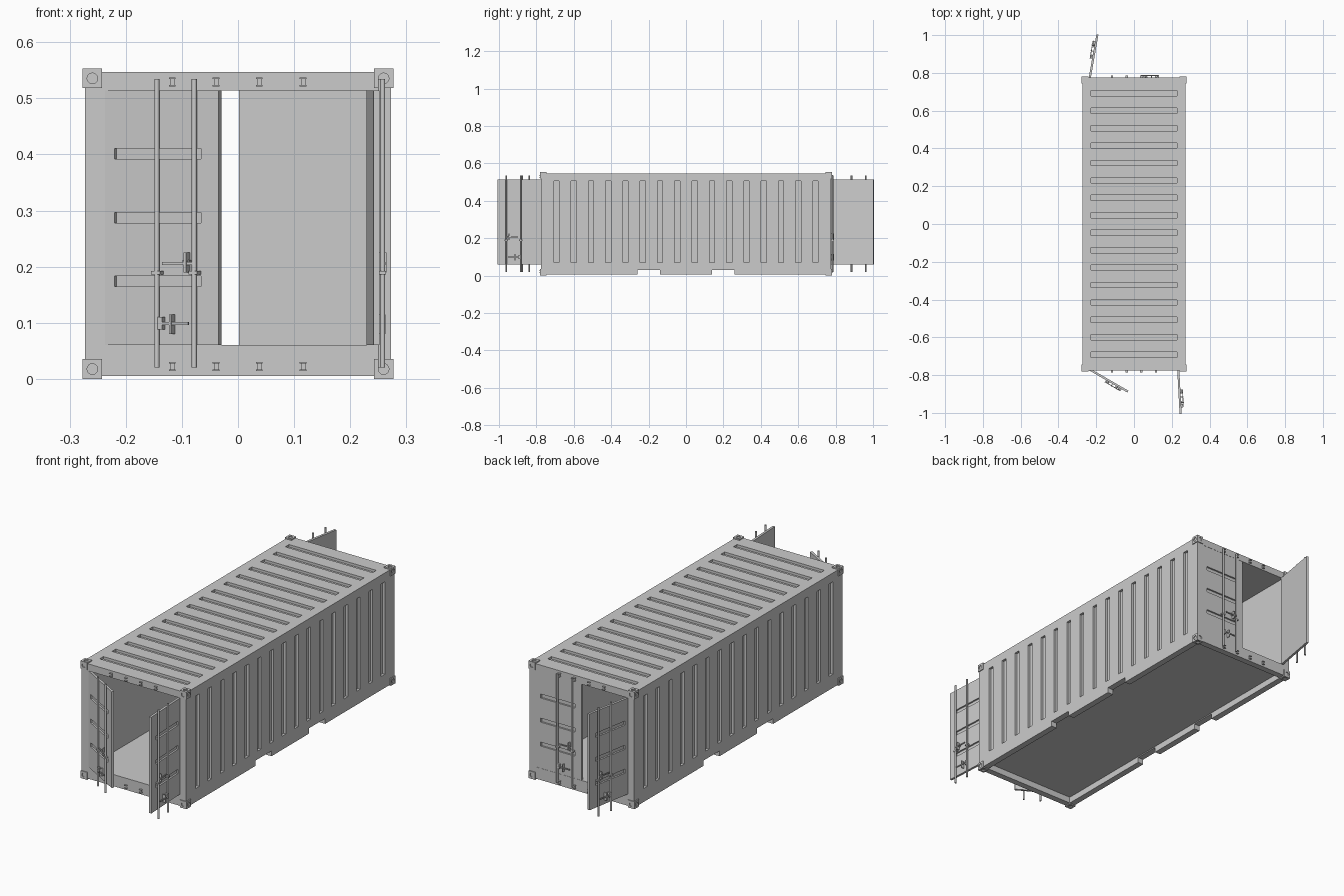
import bpy, bmesh, math
from mathutils import Matrix, Vector

cube = bpy.data.objects.get("Cube")
if cube:
    bpy.data.objects.remove(cube, do_unlink=True)

grey = bpy.data.materials.new("container_grey")
grey.use_nodes = True
grey.diffuse_color = (0.6, 0.6, 0.6, 1)
grey.node_tree.nodes["Principled BSDF"].inputs["Base Color"].default_value = (0.6, 0.6, 0.6, 1)


def add_box(bm, x0, x1, y0, y1, z0, z1):
    size = Matrix.Diagonal((x1 - x0, y1 - y0, z1 - z0, 1))
    mid = Matrix.Translation(((x0 + x1) / 2, (y0 + y1) / 2, (z0 + z1) / 2))
    return bmesh.ops.create_cube(bm, size=1, matrix=mid @ size)["verts"]


def add_rod(bm, centre, radius, length, axis="Z", sides=12):
    turn = {"X": Matrix.Rotation(math.pi / 2, 4, "Y"),
            "Y": Matrix.Rotation(math.pi / 2, 4, "X"), "Z": Matrix()}[axis]
    bmesh.ops.create_cone(bm, cap_ends=True, segments=sides, radius1=radius, radius2=radius,
                          depth=length, matrix=Matrix.Translation(centre) @ turn)


def add_pan(bm, width, height, depth, slope, matrix):
    """Tapered groove cutter: opening at local z = 0, bottom at z = -depth."""
    for v in add_box(bm, -width / 2, width / 2, -height / 2, height / 2, -depth, depth):
        s = slope if v.co.z < 0 else -slope
        v.co.x -= math.copysign(s, v.co.x)
        v.co.y -= math.copysign(s, v.co.y)
        v.co = matrix @ v.co


def finish(name, bm, matrix=None):
    if matrix:
        bm.transform(matrix)
    bmesh.ops.recalc_face_normals(bm, faces=bm.faces)
    mesh = bpy.data.meshes.new(name)
    bm.to_mesh(mesh)
    bm.free()
    mesh.materials.append(grey)
    obj = bpy.data.objects.new(name, mesh)
    bpy.context.collection.objects.link(obj)
    return obj


def smooth(obj):
    bpy.ops.object.select_all(action="DESELECT")
    obj.select_set(True)
    bpy.context.view_layer.objects.active = obj
    bpy.ops.object.shade_smooth_by_angle(angle=math.radians(35))


def cut(obj, bm):
    """Subtract the cutter mesh and discard it."""
    cutter = finish("cutter", bm)
    cutter.hide_render = True
    mod = obj.modifiers.new("cut", "BOOLEAN")
    mod.operation, mod.solver, mod.object = "DIFFERENCE", "EXACT", cutter
    bpy.context.view_layer.objects.active = obj
    bpy.ops.object.modifier_apply(modifier=mod.name)
    bpy.data.objects.remove(cutter, do_unlink=True)


W, L, TOP, BASE = 0.273, 0.776, 0.547, 0.005     # half width, half length, heights
IN_X, IN_Z0, IN_Z1 = 0.237, 0.06, 0.514          # clear opening

# Body shell: hollow through both ends, with a recessed underside
bm = bmesh.new()
add_box(bm, -W, W, -L, L, BASE, TOP)
body = finish("container_body", bm)

bm = bmesh.new()
add_box(bm, -IN_X, IN_X, -1, 1, IN_Z0, IN_Z1)
add_box(bm, -W + 0.03, W - 0.03, -L + 0.03, L - 0.03, -0.1, 0.035)
cut(body, bm)

# Fork pockets in the side rails
bm = bmesh.new()
for side in (-1, 1):
    add_box(bm, -0.4, 0.4, side * 0.2 - 0.06, side * 0.2 + 0.06, -0.1, 0.03)
cut(body, bm)

# Pressed grooves in the roof and side walls
bm = bmesh.new()
for i in range(16):
    y = (i - 7.5) * 0.0923
    add_pan(bm, 0.474, 0.046, 0.012, 0.009, Matrix.Translation((0, y, TOP)))
    for side in (-1, 1):
        add_pan(bm, 0.454, 0.046, 0.012, 0.009,
                Matrix.Translation((side * W, y, 0.287)) @ Matrix.Rotation(side * math.pi / 2, 4, "Y"))
cut(body, bm)

# Corner castings with round sockets
for end, y in (("front", -L), ("back", L)):
    for hand, x in (("right", -W), ("left", W)):
        for level, z in (("lower", 0), ("upper", TOP + 0.006)):
            sx, sy, sz = math.copysign(1, x), math.copysign(1, y), 1 if z else -1
            c = Vector((x - sx * 0.0135, y - sy * 0.0135, z - sz * 0.0175))
            bm = bmesh.new()
            h = 0.0175
            add_box(bm, c.x - h, c.x + h, c.y - h, c.y + h, c.z - h, c.z + h)
            casting = finish(f"{end}_{hand}_{level}_casting", bm)
            for axis, n in (("X", (sx, 0, 0)), ("Y", (0, sy, 0)), ("Z", (0, 0, sz))):
                bm = bmesh.new()
                add_rod(bm, c + Vector(n) * h, 0.0095, 0.01, axis, 16)
                cut(casting, bm)

# Lock rod keepers on the sills and headers: two cheeks and a web
for end, sy in (("front", -1), ("back", 1)):
    bm = bmesh.new()
    for x in (-0.117, -0.039, 0.038, 0.116):
        for z in (0.022, 0.529):
            for dz in (-0.0065, 0.0065):
                add_box(bm, x - 0.006, x + 0.006, *sorted((sy * (L - 0.002), sy * (L + 0.009))),
                        z + dz - 0.0015, z + dz + 0.0015)
            add_box(bm, x - 0.004, x + 0.004, *sorted((sy * (L - 0.002), sy * (L + 0.003))),
                    z - 0.006, z + 0.006)
    finish(f"{end}_rod_keepers", bm)


def build_door(name, end_turn, mirror, opening):
    """Door built along +x from its hinge with its outside facing -y, then swung open."""
    place = (Matrix.Rotation(end_turn, 4, "Z") @ Matrix.Diagonal((mirror, 1, 1, 1))
             @ Matrix.Translation((-IN_X, -L + 0.004, 0))
             @ Matrix.Rotation(-math.radians(opening), 4, "Z"))
    # Panel with three pressed recesses
    bm = bmesh.new()
    add_box(bm, 0, 0.235, -0.003, 0.008, IN_Z0, IN_Z1)
    panel = finish(name + "_panel", bm)
    bm = bmesh.new()
    for z in (0.174, 0.287, 0.401):
        add_pan(bm, 0.188, 0.029, 0.008, 0.005,
                Matrix.Translation((0.11, -0.003, z)) @ Matrix.Rotation(math.pi / 2, 4, "X"))
    cut(panel, bm)
    panel.data.transform(place)
    if mirror < 0:
        panel.data.flip_normals()
    # Lock rods with guide collars
    bm = bmesh.new()
    for s in (0.113, 0.19):
        add_rod(bm, (s, -0.011, 0.277), 0.0045, 0.514)
        add_box(bm, s - 0.009, s + 0.009, -0.016, -0.002, 0.186, 0.192)
    smooth(finish(name + "_lock_rods", bm, place))
    # Upper and lower handles with catches
    bm = bmesh.new()
    add_box(bm, 0.127, 0.19, -0.016, -0.012, 0.203, 0.208)
    add_box(bm, 0.172, 0.177, -0.018, -0.002, 0.19, 0.225)
    add_box(bm, 0.165, 0.179, -0.01, -0.002, 0.203, 0.212)
    add_box(bm, 0.12, 0.18, -0.016, -0.012, 0.096, 0.101)
    add_box(bm, 0.142, 0.146, -0.018, -0.002, 0.08, 0.115)
    add_box(bm, 0.115, 0.125, -0.014, -0.002, 0.088, 0.11)
    finish(name + "_handles", bm, place)


build_door("front_right_door", 0, 1, 30)
build_door("front_left_door", 0, -1, 93)
build_door("back_left_door", math.pi, 1, 0)
build_door("back_right_door", math.pi, -1, 80)
